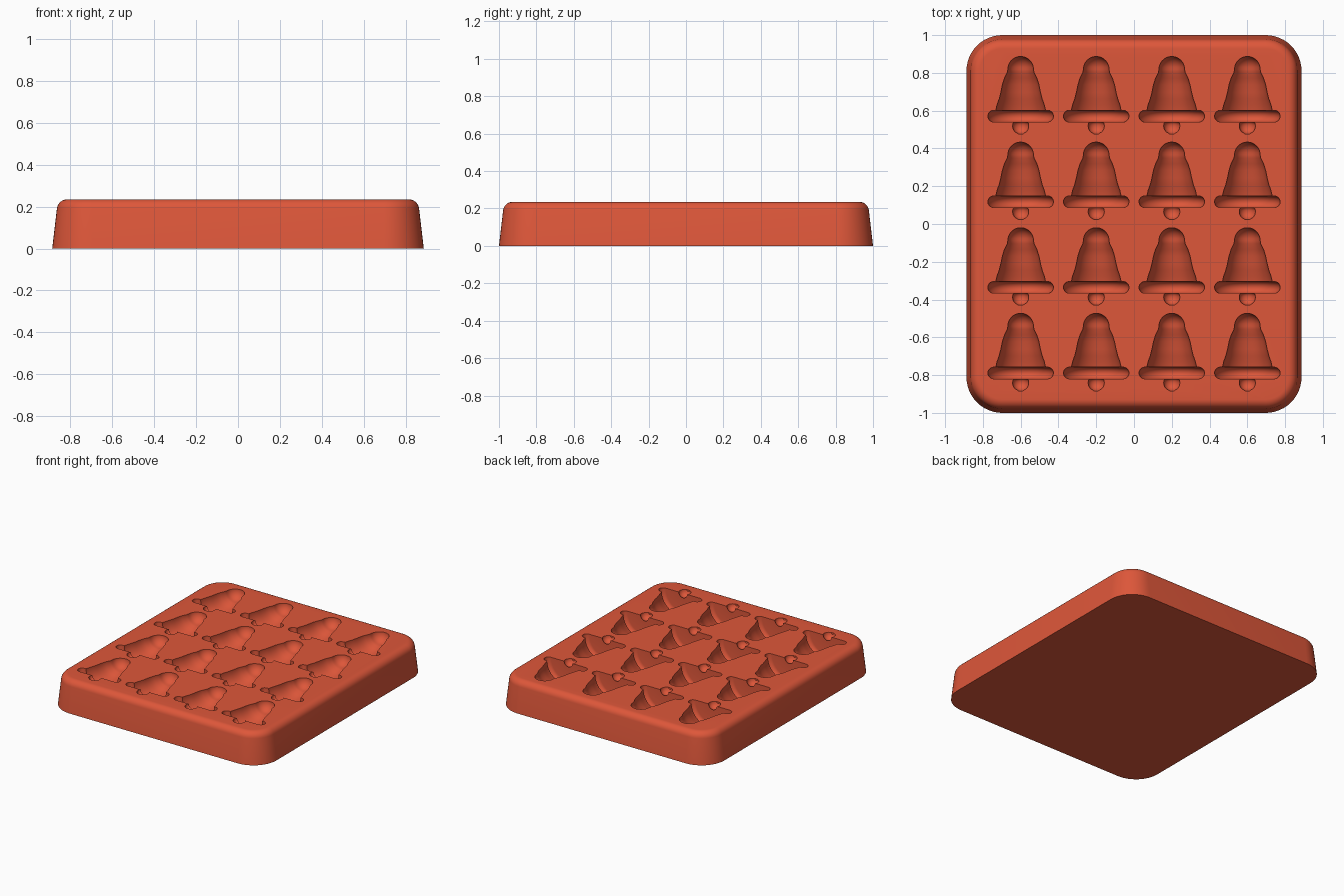
import bpy, bmesh, math

cube = bpy.data.objects.get("Cube")
if cube:
    bpy.data.objects.remove(cube, do_unlink=True)

HEIGHT = 0.235
HALF_X, HALF_Y, CORNER = 0.887, 1.0, 0.19

red = bpy.data.materials.new("terracotta_red")
red.use_nodes = True
COLOUR = (0.73, 0.095, 0.042, 1)
red.diffuse_color = COLOUR
red.node_tree.nodes["Principled BSDF"].inputs["Base Color"].default_value = COLOUR


def arc(cx, cy, r, start, end, n):
    """Points along a circular arc, angles in degrees."""
    angles = [math.radians(start + (end - start) * i / n) for i in range(n + 1)]
    return [(cx + r * math.cos(a), cy + r * math.sin(a)) for a in angles]


def make_object(name, bm):
    bmesh.ops.recalc_face_normals(bm, faces=bm.faces)
    mesh = bpy.data.meshes.new(name)
    bm.to_mesh(mesh)
    bm.free()
    mesh.materials.append(red)
    obj = bpy.data.objects.new(name, mesh)
    bpy.context.collection.objects.link(obj)
    return obj


def bridge(bm, a, b):
    n = len(a)
    for i in range(n):
        bm.faces.new((a[i], a[(i + 1) % n], b[(i + 1) % n], b[i]))


def rounded_ring(bm, inset, z):
    """Rounded rectangle of the tray outline, moved inwards."""
    r = CORNER - inset
    points = []
    for sx, sy, start in ((1, 1, 0), (-1, 1, 90), (-1, -1, 180), (1, -1, 270)):
        points += arc(sx * (HALF_X - CORNER), sy * (HALF_Y - CORNER),
                      r, start, start + 90, 12)
    return [bm.verts.new((x, y, z)) for x, y in points]


# Tray block: tapered sides with a rounded upper edge
bm = bmesh.new()
profile = [(0, 0)] + [(0.072 - x, z) for x, z in
                      arc(0, HEIGHT - 0.05, 0.05, 7, 90, 8)]
rings = [rounded_ring(bm, inset, z) for inset, z in profile]
for lower, upper in zip(rings, rings[1:]):
    bridge(bm, lower, upper)
bm.faces.new(rings[0])
bm.faces.new(rings[-1])
tray = make_object("tray", bm)

# Bell outline as (radius, distance below the tip): crown, flared body, rim, clapper
bell = [(r, 0.068 - d) for r, d in arc(0, 0, 0.068, 84, 0, 8)]
bell += [(0.071, 0.085), (0.086, 0.115), (0.097, 0.15), (0.105, 0.19),
         (0.114, 0.225), (0.125, 0.255), (0.132, 0.285)]
bell += [(r, 0.316 - d) for r, d in arc(0.143, 0, 0.031, 85, -90, 10)]
bell += [(0.034, 0.347)]
bell += [(r, 0.368 - d) for r, d in arc(0, 0, 0.043, 20, -50, 6)]
bell += [(0.021, 0.404), (0.013, 0.410)]


def add_bell(bm, cx, tip_y, segments=40):
    """Closed solid turned about a line along y in the tray's top plane."""
    loops = []
    for r, d in bell:
        turn = [2 * math.pi * (i + 0.5) / segments for i in range(segments)]
        loops.append([bm.verts.new((cx + r * math.cos(a), tip_y - d,
                                    HEIGHT + r * math.sin(a))) for a in turn])
    for a, b in zip(loops, loops[1:]):
        bridge(bm, a, b)
    bm.faces.new(loops[0])
    bm.faces.new(loops[-1])


# Four by four grid of bell cavities
bm = bmesh.new()
for row in range(4):
    for column in range(4):
        add_bell(bm, -0.6 + 0.4 * column, 0.887 - 0.4533 * row)
cutter = make_object("bell_cutter", bm)

cut = tray.modifiers.new("bell_cavities", "BOOLEAN")
cut.operation = "DIFFERENCE"
cut.solver = "EXACT"
cut.object = cutter
bpy.context.view_layer.objects.active = tray
tray.select_set(True)
bpy.ops.object.modifier_apply(modifier=cut.name)
bpy.data.objects.remove(cutter, do_unlink=True)
bpy.ops.object.shade_smooth_by_angle(angle=math.radians(35))
